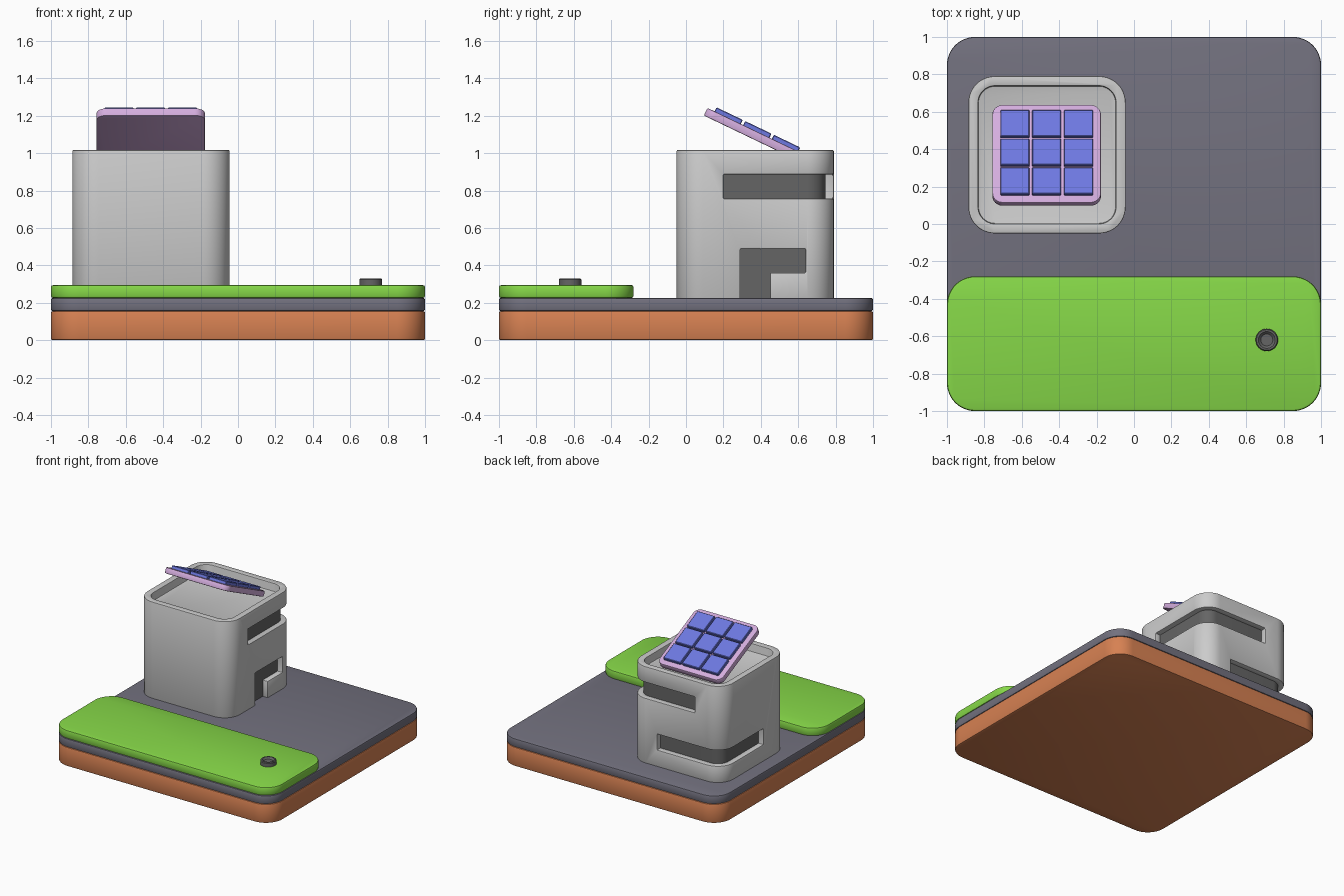
import bpy, bmesh, math
from mathutils import Matrix

if "Cube" in bpy.data.objects:
    bpy.data.objects.remove(bpy.data.objects["Cube"])


def paint(obj, name, rgb):
    mat = bpy.data.materials.get(name) or bpy.data.materials.new(name)
    mat.diffuse_color = (*rgb, 1)
    mat.use_nodes = True
    mat.node_tree.nodes["Principled BSDF"].inputs["Base Color"].default_value = mat.diffuse_color
    obj.data.materials.append(mat)


def activate(obj):
    bpy.ops.object.select_all(action='DESELECT')
    obj.select_set(True)
    bpy.context.view_layer.objects.active = obj


def finish(obj, bevel=0.0, segments=2):
    activate(obj)
    if bevel:
        mod = obj.modifiers.new("edge", 'BEVEL')
        mod.width, mod.segments = bevel, segments
        mod.limit_method, mod.angle_limit = 'ANGLE', math.radians(50)
        bpy.ops.object.modifier_apply(modifier=mod.name)
    bpy.ops.object.shade_smooth_by_angle(angle=math.radians(30))


def plate(name, x0, x1, y0, y1, z0, z1, r=0.0, n=12):
    """Box with rounded vertical corners."""
    pts = []
    for k, (cx, cy) in enumerate([(x1 - r, y1 - r), (x0 + r, y1 - r),
                                  (x0 + r, y0 + r), (x1 - r, y0 + r)]):
        for i in range(n + 1 if r else 1):
            a = math.pi / 2 * (k + i / n)
            pts.append((cx + r * math.cos(a), cy + r * math.sin(a), z0))
    bm = bmesh.new()
    face = bm.faces.new([bm.verts.new(p) for p in pts])
    out = bmesh.ops.extrude_face_region(bm, geom=[face])
    top = [v for v in out['geom'] if isinstance(v, bmesh.types.BMVert)]
    bmesh.ops.translate(bm, verts=top, vec=(0, 0, z1 - z0))
    bmesh.ops.recalc_face_normals(bm, faces=bm.faces)
    me = bpy.data.meshes.new(name)
    bm.to_mesh(me)
    bm.free()
    obj = bpy.data.objects.new(name, me)
    bpy.context.collection.objects.link(obj)
    return obj


def cut(obj, *box):
    cutter = plate("cutter", *box)
    cutter.hide_render = True
    activate(obj)
    mod = obj.modifiers.new("cut", 'BOOLEAN')
    mod.operation, mod.solver, mod.object = 'DIFFERENCE', 'EXACT', cutter
    bpy.ops.object.modifier_apply(modifier=mod.name)
    bpy.data.objects.remove(cutter)


# Layered ground
soil = plate("soil_base", -1, 1, -1, 1, 0, 0.156, 0.15)
paint(soil, "soil", (0.68, 0.22, 0.085))
finish(soil, 0.01)
slab = plate("paved_slab", -1, 1, -1, 1, 0.156, 0.226, 0.15)
paint(slab, "paving", (0.17, 0.165, 0.21))
finish(slab, 0.01)
lawn = plate("lawn", -1, 1, -1, -0.28, 0.226, 0.295, 0.15)
paint(lawn, "grass", (0.24, 0.69, 0.065))
finish(lawn, 0.012)

# Building shell: hollow inside, sunken roof, openings
X0, X1, Y0, Y1 = -0.885, -0.045, -0.05, 0.79


def inset(d):
    return X0 + d, X1 - d, Y0 + d, Y1 - d


shell = plate("building_walls", X0, X1, Y0, Y1, 0.22, 1.017, 0.14)
cut(shell, *inset(0.05), 0.1, 0.92, 0.09)                # hollow
cut(shell, *inset(0.052), 0.95, 1.2, 0.09)               # roof recess
cut(shell, -0.63, 0.2, 0.2, 1.0, 0.757, 0.887)           # upper corner window
cut(shell, -1.1, -0.29, 0.26, 1.0, 0.36, 0.49)           # lower corner window
cut(shell, -0.2, 0.2, 0.29, 0.45, 0.1, 0.49)             # door
cut(shell, -0.2, 0.2, 0.4, 0.64, 0.36, 0.49)             # window beside door
finish(shell, 0.006)

# Dark glazing core seen through the openings
core = plate("glazing_core", *inset(0.045), 0.22, 0.93, 0.095)
paint(core, "glazing", (0.13, 0.13, 0.13))
finish(core)

# Tilted solar panel with 3 x 3 cells
tilt = (Matrix.Translation((-0.467, 0.357, 1.076))
        @ Matrix.Rotation(math.radians(-25.6), 4, 'X'))
panel = plate("solar_panel_frame", -0.29, 0.29, -0.29, 0.29, 0, 0.045, 0.055)
paint(panel, "panel_frame", (0.66, 0.42, 0.73))
finish(panel, 0.006)
panel.matrix_world = tilt
for i in range(3):
    for j in range(3):
        x, y, h = (i - 1) * 0.17, (j - 1) * 0.17, 0.078
        cell = plate(f"solar_cell_{i}_{j}", x - h, x + h, y - h, y + h, 0.04, 0.069)
        paint(cell, "solar_cell", (0.155, 0.19, 0.75))
        finish(cell, 0.004, 1)
        cell.matrix_world = tilt

# Small dished ground fitting on the lawn
profile = [(0, 0.29), (0.06, 0.29), (0.06, 0.325), (0.055, 0.331),
           (0.045, 0.331), (0.032, 0.318), (0, 0.318)]
bm = bmesh.new()
vs = [bm.verts.new((r, 0, z)) for r, z in profile]
es = [bm.edges.new(p) for p in zip(vs, vs[1:])]
bmesh.ops.spin(bm, geom=vs + es, cent=(0, 0, 0), axis=(0, 0, 1),
               angle=math.tau, steps=32)
bmesh.ops.remove_doubles(bm, verts=bm.verts, dist=1e-4)
bmesh.ops.recalc_face_normals(bm, faces=bm.faces)
me = bpy.data.meshes.new("ground_fitting")
bm.to_mesh(me)
bm.free()
fitting = bpy.data.objects.new("ground_fitting", me)
bpy.context.collection.objects.link(fitting)
fitting.location = (0.71, -0.62, 0)
paint(fitting, "glazing", (0.13, 0.13, 0.13))
finish(fitting)
